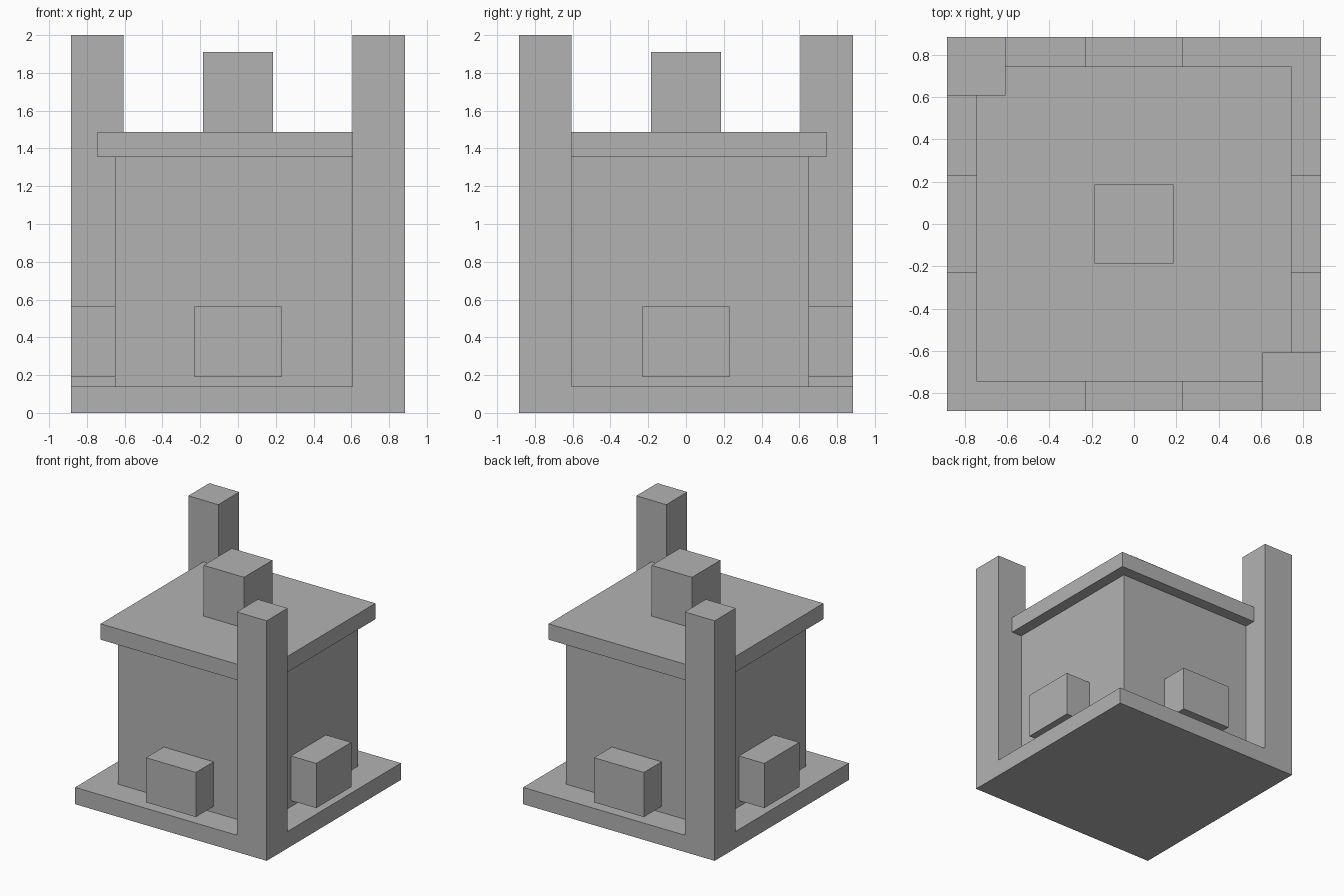
import bpy
import bmesh
from math import pi
from mathutils import Matrix, Vector

cube = bpy.data.objects.get("Cube")
if cube:
    bpy.data.objects.remove(cube)

# Single plain grey
grey = bpy.data.materials.new("plain grey")
grey.use_nodes = True
colour = (0.45, 0.45, 0.45, 1)
grey.diffuse_color = colour
grey.node_tree.nodes["Principled BSDF"].inputs["Base Color"].default_value = colour

HALF = 0.883          # half width of the base
POST = 0.607          # inner face of the corner posts
BASE_TOP, ROOF_BOTTOM, ROOF_TOP = 0.14, 1.355, 1.487
HEIGHT = 2.0


def finish(bm, name):
    mesh = bpy.data.meshes.new(name)
    bm.to_mesh(mesh)
    bm.free()
    mesh.materials.append(grey)
    obj = bpy.data.objects.new(name, mesh)
    bpy.context.collection.objects.link(obj)
    return obj


def box_mesh(low, high):
    low, high = Vector(low), Vector(high)
    bm = bmesh.new()
    place = Matrix.Translation((low + high) / 2) @ Matrix.Diagonal((high - low).to_4d())
    bmesh.ops.create_cube(bm, size=1, matrix=place)
    return bm


def block(name, half, bottom, top):
    return finish(box_mesh((-half, -half, bottom), (half, half, top)), name)


# Base slab with two opposite corners pulled up into posts
bm = box_mesh((-HALF, -HALF, 0), (HALF, HALF, BASE_TOP))
for axis in (Vector((1, 0, 0)), Vector((0, 1, 0))):
    for side in (-POST, POST):
        geom = bm.verts[:] + bm.edges[:] + bm.faces[:]
        bmesh.ops.bisect_plane(bm, geom=geom, plane_co=axis * side, plane_no=axis)
corners = []
for face in bm.faces:
    c = face.calc_center_median()
    if face.normal.z > 0.9 and abs(c.x) > POST and abs(c.y) > POST and c.x * c.y < 0:
        corners.append(face)
for face in corners:
    raised = bmesh.ops.extrude_discrete_faces(bm, faces=[face])["faces"]
    bmesh.ops.translate(bm, verts=raised[0].verts, vec=(0, 0, HEIGHT - BASE_TOP))
# Merge the flat cuts back into clean faces
bmesh.ops.dissolve_limit(bm, angle_limit=0.01, verts=bm.verts, edges=bm.edges)
bmesh.ops.recalc_face_normals(bm, faces=bm.faces)
finish(bm, "base_with_corner_posts")

# Body, overhanging roof slab and chimney
block("body", 0.65, BASE_TOP, ROOF_BOTTOM)
block("roof_slab", 0.745, ROOF_BOTTOM, ROOF_TOP)
block("chimney", 0.186, ROOF_TOP, 1.91)

# One projecting box on each side
for i, side in enumerate(("front", "left", "back", "right")):
    bm = box_mesh((-0.23, -HALF, 0.19), (0.23, -0.64, 0.562))
    bmesh.ops.rotate(bm, verts=bm.verts, matrix=Matrix.Rotation(i * pi / 2, 3, "Z"))
    finish(bm, side + "_box")
